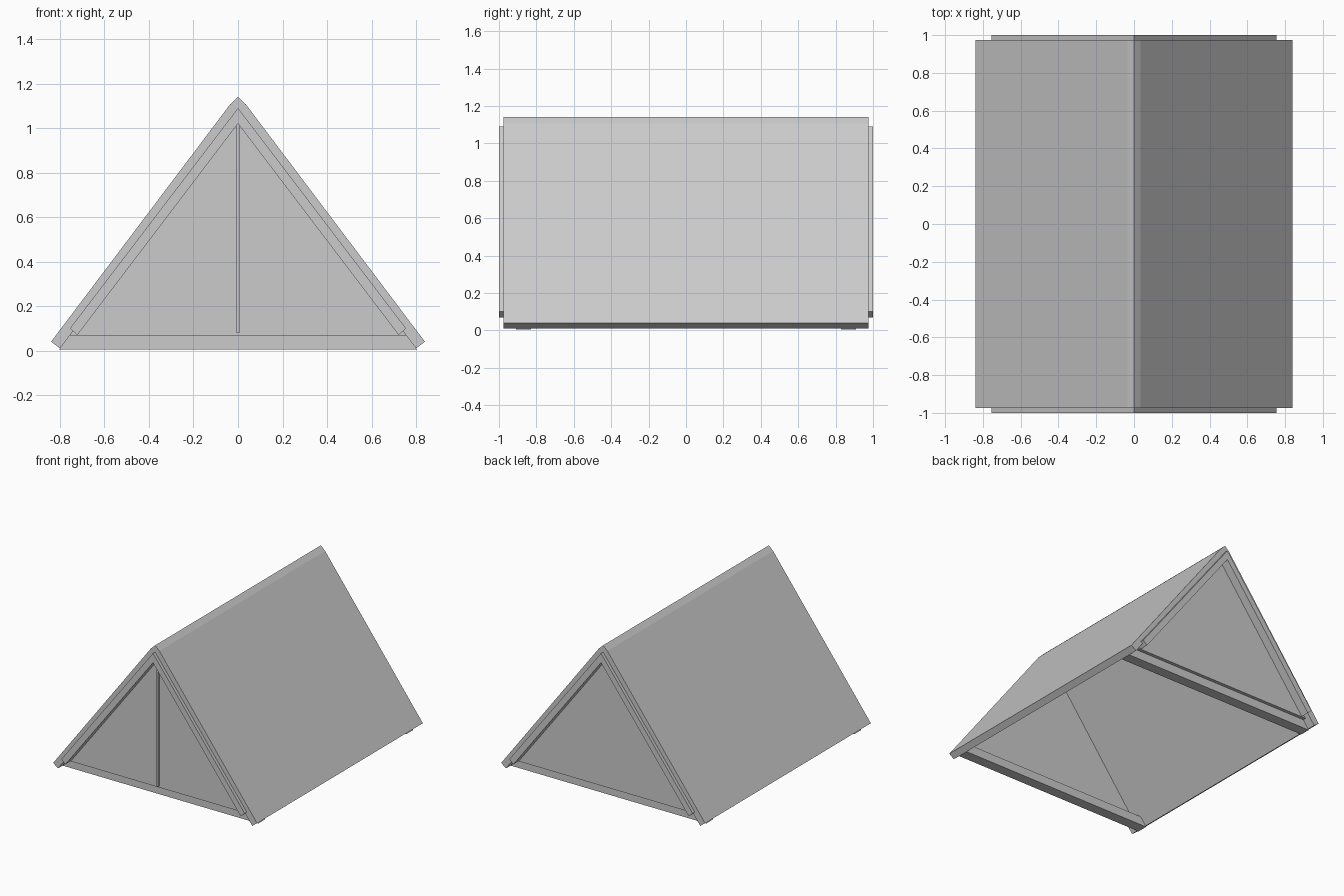
import bpy
import bmesh

cube = bpy.data.objects.get("Cube")
if cube:
    bpy.data.objects.remove(cube, do_unlink=True)

# One plain canvas colour
GREY = (0.6, 0.6, 0.6, 1.0)
canvas = bpy.data.materials.new("canvas_grey")
canvas.use_nodes = True
canvas.diffuse_color = GREY
canvas.node_tree.nodes["Principled BSDF"].inputs["Base Color"].default_value = GREY


def extrude_profile(name, profile, y0, y1):
    """Solid made by sweeping an (x, z) outline from y0 to y1."""
    bm = bmesh.new()
    face = bm.faces.new([bm.verts.new((x, y0, z)) for x, z in profile])
    swept = bmesh.ops.extrude_face_region(bm, geom=[face])["geom"]
    verts = [v for v in swept if isinstance(v, bmesh.types.BMVert)]
    bmesh.ops.translate(bm, verts=verts, vec=(0, y1 - y0, 0))
    bmesh.ops.recalc_face_normals(bm, faces=bm.faces)
    mesh = bpy.data.meshes.new(name)
    bm.to_mesh(mesh)
    bm.free()
    mesh.materials.append(canvas)
    obj = bpy.data.objects.new(name, mesh)
    bpy.context.collection.objects.link(obj)
    return obj


def mirrored(half):
    """Outline from its right half, listed from outer apex to inner apex."""
    left = [(-x, z) for x, z in reversed(half) if x > 0]
    return half + left


# Hollow roof sheet with a slightly flattened ridge
roof = mirrored([(0, 1.14), (0.035, 1.107), (0.84, 0.04), (0.80, 0.01), (0, 1.065)])
extrude_profile("roof", roof, -0.975, 0.975)

# Outlines shared by both ends
trim = mirrored([(0, 1.09), (0.755, 0.10), (0.722, 0.07), (0, 1.02)])
panel = mirrored([(0, 1.07), (0.76, 0.068)])
sill = mirrored([(0.76, 0.068), (0.805, 0.004)])

for end, side in (("front", -1), ("back", 1)):
    extrude_profile(end + "_gable_trim", trim, side * 0.93, side * 1.0)
    extrude_profile(end + "_gable_panel", panel, side * 0.905, side * 0.935)
    extrude_profile(end + "_sill", sill, side * 0.83, side * 0.91)

# Upright closing strip on the front panel
strip = mirrored([(0.007, 1.02), (0.007, 0.08)])
extrude_profile("front_closing_strip", strip, -0.95, -0.93)
